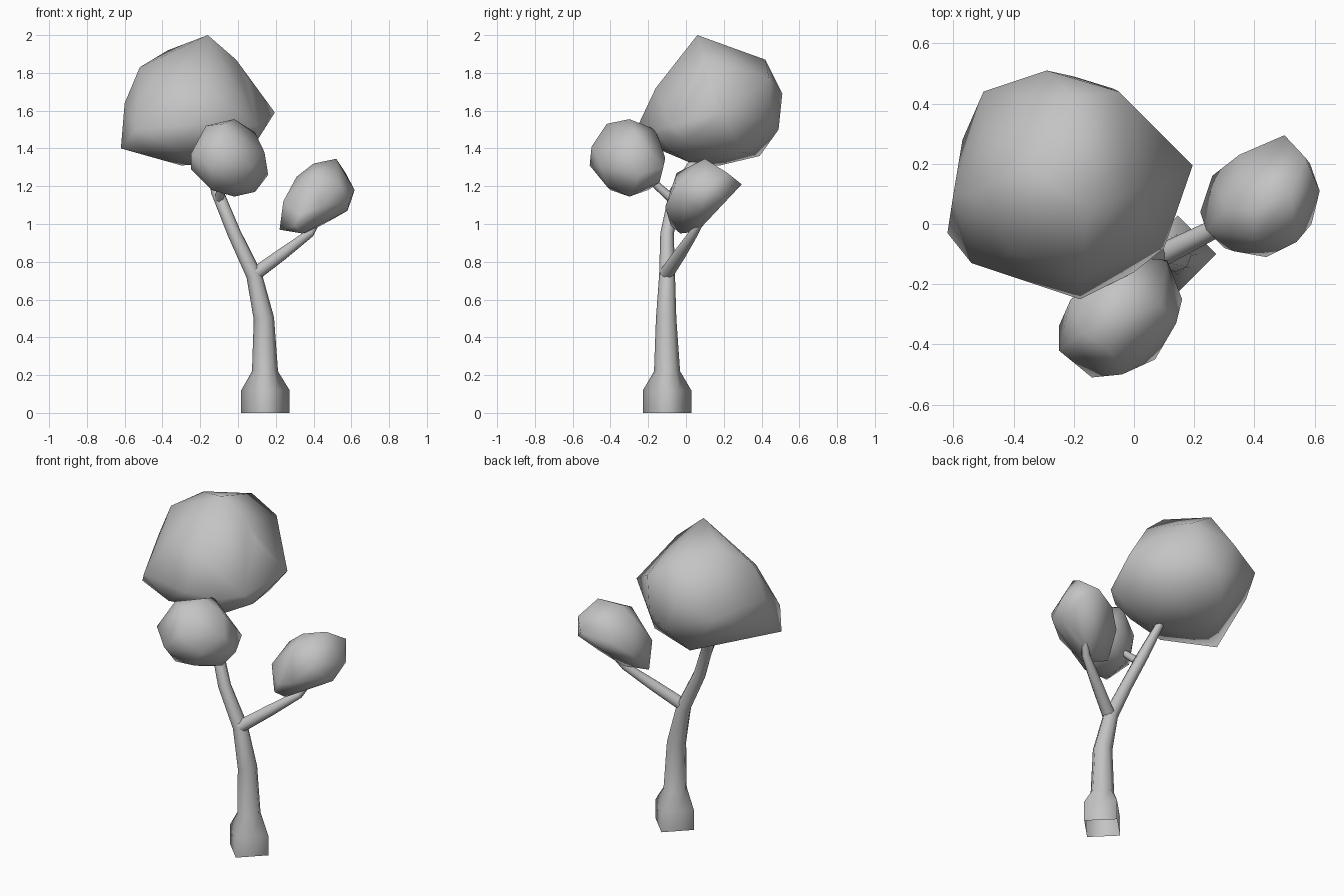
import bpy, bmesh, math
from mathutils import Vector

grey = bpy.data.materials.new("plain grey")
grey.diffuse_color = (0.55, 0.55, 0.55, 1)


def finish(name, bm):
    bmesh.ops.recalc_face_normals(bm, faces=bm.faces)
    me = bpy.data.meshes.new(name)
    bm.to_mesh(me)
    bm.free()
    ob = bpy.data.objects.new(name, me)
    bpy.context.collection.objects.link(ob)
    me.materials.append(grey)
    me.shade_smooth()
    return ob


def tube(name, path, sides=8):
    """Open tube along (x, y, z, radius, squareness); squareness pulls in every other vertex."""
    bm = bmesh.new()
    pts = [Vector(p[:3]) for p in path]
    rings = []
    for i, p in enumerate(path):
        t = (pts[min(i + 1, len(pts) - 1)] - pts[max(i - 1, 0)]).normalized()
        if p[2] < 0.3:
            t = Vector((0, 0, 1))
        u = Vector((1, 0, 0))
        u = (u - t * u.dot(t)).normalized()
        v = t.cross(u)
        ring = []
        for k in range(sides):
            a = 2 * math.pi * k / sides
            r = p[3] * (1 - 0.293 * p[4] * (k % 2))
            ring.append(bm.verts.new(pts[i] + r * (u * math.cos(a) + v * math.sin(a))))
        rings.append(ring)
    for a, b in zip(rings, rings[1:]):
        for k in range(sides):
            j = (k + 1) % sides
            bm.faces.new((a[k], a[j], b[j], b[k]))
    return finish(name, bm)


def crown(name, points):
    """Faceted leaf clump: smooth-shaded hull of its corner points."""
    bm = bmesh.new()
    for p in points:
        bm.verts.new(p)
    bmesh.ops.convex_hull(bm, input=bm.verts)
    loose = [v for v in bm.verts if not v.link_faces]
    bmesh.ops.delete(bm, geom=loose, context='VERTS')
    return finish(name, bm)


# Trunk with a square foot, bending up into the large crown
tube("trunk", [
    (.145, -.10, 0, .128, 1), (.145, -.10, .12, .128, 1), (.143, -.10, .22, .069, .2),
    (.137, -.105, .50, .054, 0), (.085, -.10, .73, .042, 0), (-.02, -.10, .95, .036, 0),
    (-.11, -.055, 1.17, .033, 0), (-.15, .055, 1.35, .022, 0)])

# Side branches
tube("right_branch", [(.09, -.105, .735, .038, 0), (.24, -.03, .845, .033, 0),
                      (.38, .04, .95, .024, 0), (.43, .09, 1.03, .014, 0)])
tube("front_branch", [(-.10, -.06, 1.12, .025, 0), (-.09, -.15, 1.2, .021, 0),
                      (-.08, -.22, 1.27, .016, 0)])

# Leaf clumps
crown("large_crown", [
    (-.16, .06, 2.0), (-.62, -.03, 1.40), (.195, .195, 1.59), (-.18, -.25, 1.53),
    (-.29, .51, 1.69), (-.37, .20, 1.92), (-.20, .42, 1.87), (-.60, .10, 1.64),
    (-.57, .28, 1.55), (-.52, .10, 1.83), (-.50, .44, 1.62), (-.07, .45, 1.55),
    (-.20, .49, 1.50), (-.30, .39, 1.36), (-.30, .18, 1.31), (-.22, .05, 1.315),
    (-.01, .10, 1.87), (.05, .10, 1.77), (.01, .35, 1.70), (0, -.16, 1.50),
    (-.54, -.13, 1.50), (-.34, -.18, 1.41), (-.16, -.16, 1.72), (-.40, -.10, 1.72),
    (.10, 0, 1.44), (0, .30, 1.38), (.10, -.08, 1.52), (-.05, .44, 1.77),
    (-.03, -.07, 1.38), (-.10, .01, 1.33)])
crown("front_crown", [
    (-.02, -.30, 1.555), (-.17, -.36, 1.52), (-.08, -.42, 1.53), (-.25, -.34, 1.29),
    (-.25, -.42, 1.37), (-.14, -.51, 1.31), (-.04, -.50, 1.41), (.07, -.45, 1.30),
    (.14, -.33, 1.38), (.16, -.25, 1.26), (.11, -.12, 1.30), (0, -.11, 1.35),
    (-.12, -.16, 1.28), (-.02, -.30, 1.145), (-.14, -.40, 1.18), (.09, -.28, 1.17),
    (0, -.42, 1.20), (-.05, -.16, 1.50), (.09, -.27, 1.485), (-.21, -.25, 1.42),
    (-.10, -.20, 1.18), (.05, -.14, 1.22)])
crown("right_crown", [
    (.52, .10, 1.345), (.57, .22, 1.27), (.50, .295, 1.21), (.617, .11, 1.18),
    (.59, 0, 1.12), (.44, -.11, 1.09), (.33, -.09, 1.05), (.24, -.02, 1.12),
    (.22, .04, .97), (.34, -.03, .95), (.38, .06, .96), (.31, .05, 1.25),
    (.40, -.05, 1.27), (.40, .05, 1.32), (.26, .16, 1.10), (.35, .23, 1.18),
    (.51, .10, 1.03), (.54, -.06, 1.20), (.585, .20, 1.14), (.58, .08, 1.07),
    (.30, -.08, .99)])
